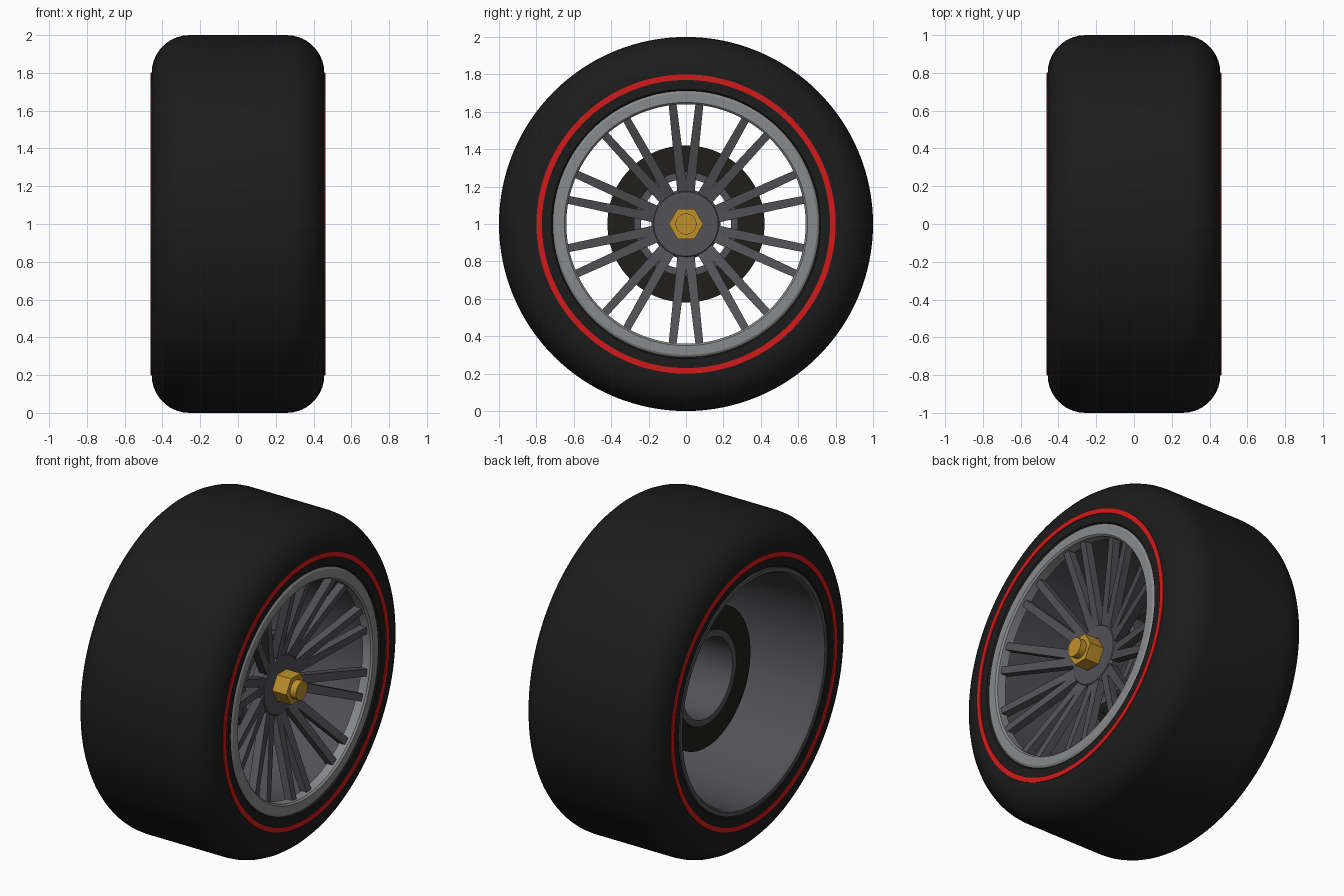
import bpy, bmesh, math
from mathutils import Matrix, Vector

if "Cube" in bpy.data.objects:
    bpy.data.objects.remove(bpy.data.objects["Cube"])

CENTRE = Vector((0, 0, 1))


def material(name, rgb):
    m = bpy.data.materials.new(name)
    m.diffuse_color = (*rgb, 1)
    m.use_nodes = True
    m.node_tree.nodes["Principled BSDF"].inputs["Base Color"].default_value = m.diffuse_color
    return m


RUBBER = material("rubber", (0.012, 0.012, 0.012))
RED = material("red", (0.65, 0.01, 0.01))
SILVER = material("silver", (0.25, 0.255, 0.265))
DARK = material("dark_metal", (0.085, 0.085, 0.095))
BLACK = material("black_metal", (0.014, 0.013, 0.011))
GOLD = material("gold", (0.52, 0.28, 0.025))


def finish(name, bm, mat, smooth=True):
    bmesh.ops.recalc_face_normals(bm, faces=bm.faces)
    me = bpy.data.meshes.new(name)
    bm.to_mesh(me)
    bm.free()
    ob = bpy.data.objects.new(name, me)
    ob.location = CENTRE
    bpy.context.collection.objects.link(ob)
    me.materials.append(mat)
    if smooth:
        bpy.ops.object.select_all(action='DESELECT')
        ob.select_set(True)
        bpy.context.view_layer.objects.active = ob
        bpy.ops.object.shade_smooth_by_angle(angle=math.radians(30))
    return ob


def revolve(name, profile, mat, n=128, smooth=True):
    """Spin a closed (x, radius) profile around the x axis."""
    bm = bmesh.new()
    rings = []
    for x, r in profile:
        if r == 0:
            rings.append([bm.verts.new((x, 0, 0))] * n)
        else:
            rings.append([bm.verts.new((x, r * math.cos(2 * math.pi * i / n),
                                        r * math.sin(2 * math.pi * i / n))) for i in range(n)])
    for a, b in zip(rings, rings[1:] + rings[:1]):
        if a[0] is a[1] and b[0] is b[1]:
            continue
        for i in range(n):
            j = (i + 1) % n
            bm.faces.new(list(dict.fromkeys((a[i], a[j], b[j], b[i]))))
    return finish(name, bm, mat, smooth)


# tyre: rounded shoulders, flat tread, open middle
half = [(0.43, 0.70), (0.455, 0.72), (0.457, 0.80)]
half += [(0.257 + 0.2 * math.cos(math.radians(a)), 0.8 + 0.2 * math.sin(math.radians(a)))
         for a in range(10, 91, 10)]
revolve("tyre", half + [(-x, r) for x, r in reversed(half)], RUBBER)

# red sidewall stripes on both sides
for side, s in (("outer", 1), ("inner", -1)):
    revolve(side + "_stripe", [(s * 0.44, 0.77), (s * 0.462, 0.77),
                               (s * 0.462, 0.80), (s * 0.44, 0.80)], RED)

# rim barrel and bright outer lip
revolve("rim_barrel", [(-0.455, 0.71), (-0.455, 0.685), (-0.44, 0.675), (0.41, 0.655),
                       (0.41, 0.705), (-0.43, 0.715)], DARK)
revolve("rim_lip", [(0.39, 0.64), (0.445, 0.64), (0.455, 0.65), (0.455, 0.70),
                    (0.448, 0.712), (0.39, 0.712)], SILVER)

# spokes: ten pairs, dished inward to the hub
bm = bmesh.new()
for k in range(10):
    for off in (-6.4, 6.4):
        rot = Matrix.Rotation(math.radians(36 * k + off), 3, 'X')
        ends = []
        for r, x, w in ((0.15, 0.283, 0.027), (0.65, 0.432, 0.021)):
            ends.append([bm.verts.new(rot @ Vector(p)) for p in
                         ((x, -w, r), (x, w, r), (x - 0.05, w, r), (x - 0.05, -w, r))])
        a, b = ends
        bm.faces.new(a)
        bm.faces.new(b)
        for i in range(4):
            j = (i + 1) % 4
            bm.faces.new((a[i], a[j], b[j], b[i]))
finish("spokes", bm, DARK, smooth=False)

# hub with chamfered face
revolve("hub", [(0.21, 0), (0.21, 0.185), (0.28, 0.185), (0.295, 0.172), (0.295, 0)], DARK, 64)

# six-sided centre nut and its stub
revolve("centre_nut", [(0.28, 0), (0.28, 0.092), (0.39, 0.092), (0.39, 0)], GOLD, 6, False)
revolve("axle_stub", [(0.38, 0), (0.38, 0.056), (0.43, 0.056), (0.43, 0)], GOLD, 48)

# inner sleeve and brake disc
revolve("hub_sleeve", [(-0.145, 0.24), (-0.145, 0.278), (0.22, 0.278), (0.22, 0.24)], DARK, 96)
revolve("brake_disc", [(-0.14, 0.27), (-0.14, 0.42), (-0.09, 0.42), (-0.09, 0.27)], BLACK, 96)
